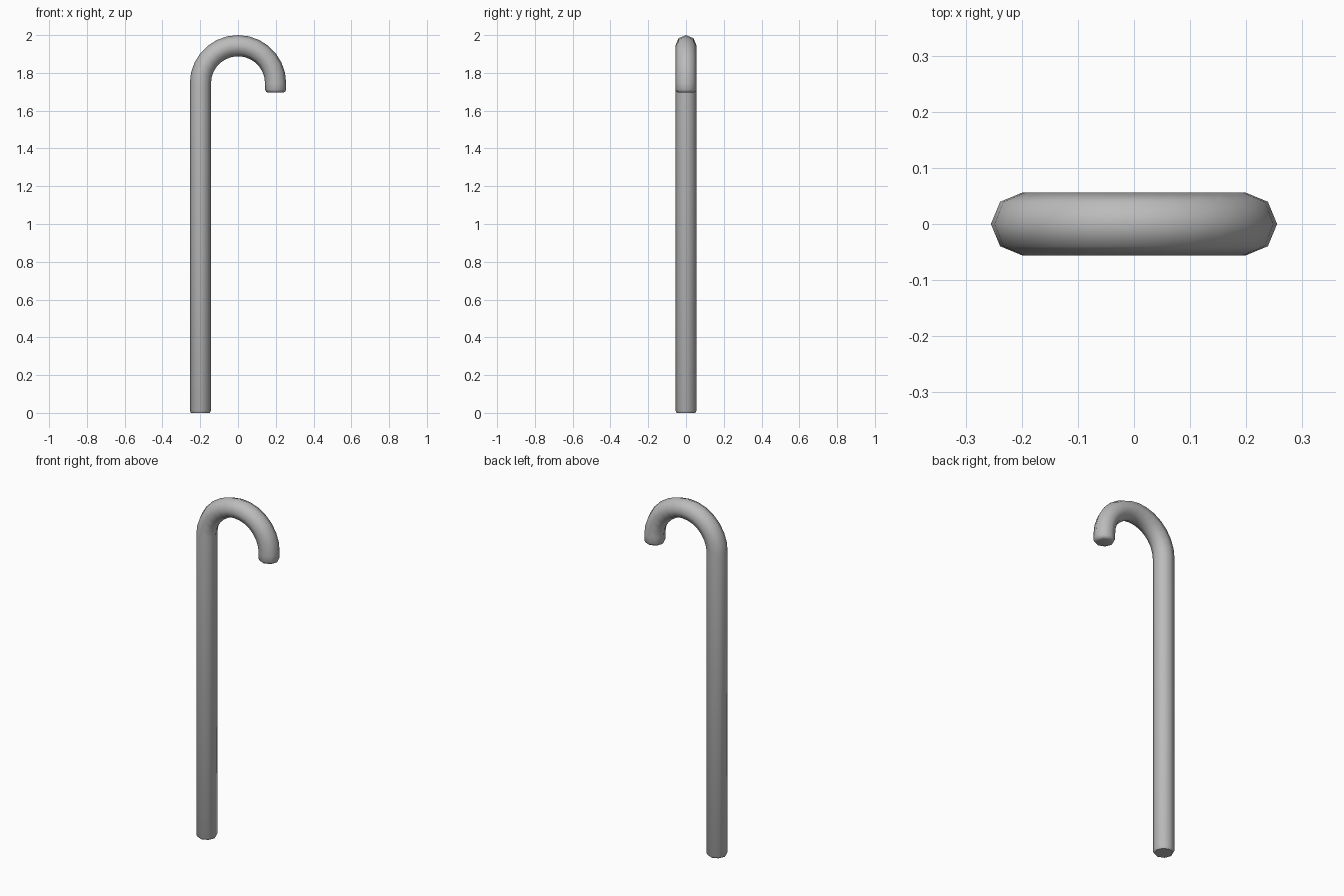
import bpy, bmesh
from math import sin, cos, pi, radians

cube = bpy.data.objects.get("Cube")
if cube:
    bpy.data.objects.remove(cube, do_unlink=True)

SIDES, TUBE, BEND, BEND_Z, TIP_Z = 8, 0.056, 0.199, 1.745, 1.695
ARC_STEPS = 14

# Plain grey material
grey = bpy.data.materials.new("grey")
grey.use_nodes = True
colour = (0.5, 0.5, 0.5, 1)
grey.diffuse_color = colour
grey.node_tree.nodes["Principled BSDF"].inputs["Base Color"].default_value = colour

# Path stations: x, z, angle of the section's outward axis, tube radius
stations = [(-BEND, 0, pi, TUBE * 0.88), (-BEND, 0.012, pi, TUBE)]
for i in range(ARC_STEPS + 1):
    a = pi * (1 - i / ARC_STEPS)
    stations.append((BEND * cos(a), BEND_Z + BEND * sin(a), a, TUBE))
stations += [(BEND, TIP_Z + 0.016, 0, TUBE), (BEND, TIP_Z + 0.004, 0, TUBE * 0.88),
             (BEND, TIP_Z, 0, TUBE * 0.7)]

# Sweep an eight-sided section along the shaft and the hooked handle
bm = bmesh.new()
rings = []
for x, z, a, r in stations:
    ring = []
    for k in range(SIDES):
        t = 2 * pi * k / SIDES
        out = r * cos(t)
        ring.append(bm.verts.new((x + out * cos(a), r * sin(t), z + out * sin(a))))
    rings.append(ring)
for lower, upper in zip(rings, rings[1:]):
    for k in range(SIDES):
        n = (k + 1) % SIDES
        bm.faces.new((lower[k], lower[n], upper[n], upper[k]))
bm.faces.new(rings[0])
bm.faces.new(rings[-1])
bmesh.ops.recalc_face_normals(bm, faces=bm.faces)

mesh = bpy.data.meshes.new("cane")
bm.to_mesh(mesh)
bm.free()
mesh.materials.append(grey)
cane = bpy.data.objects.new("cane", mesh)
bpy.context.collection.objects.link(cane)

# Smooth the tube, keep the end caps crisp
bpy.ops.object.select_all(action="DESELECT")
cane.select_set(True)
bpy.context.view_layer.objects.active = cane
bpy.ops.object.shade_smooth_by_angle(angle=radians(50))
